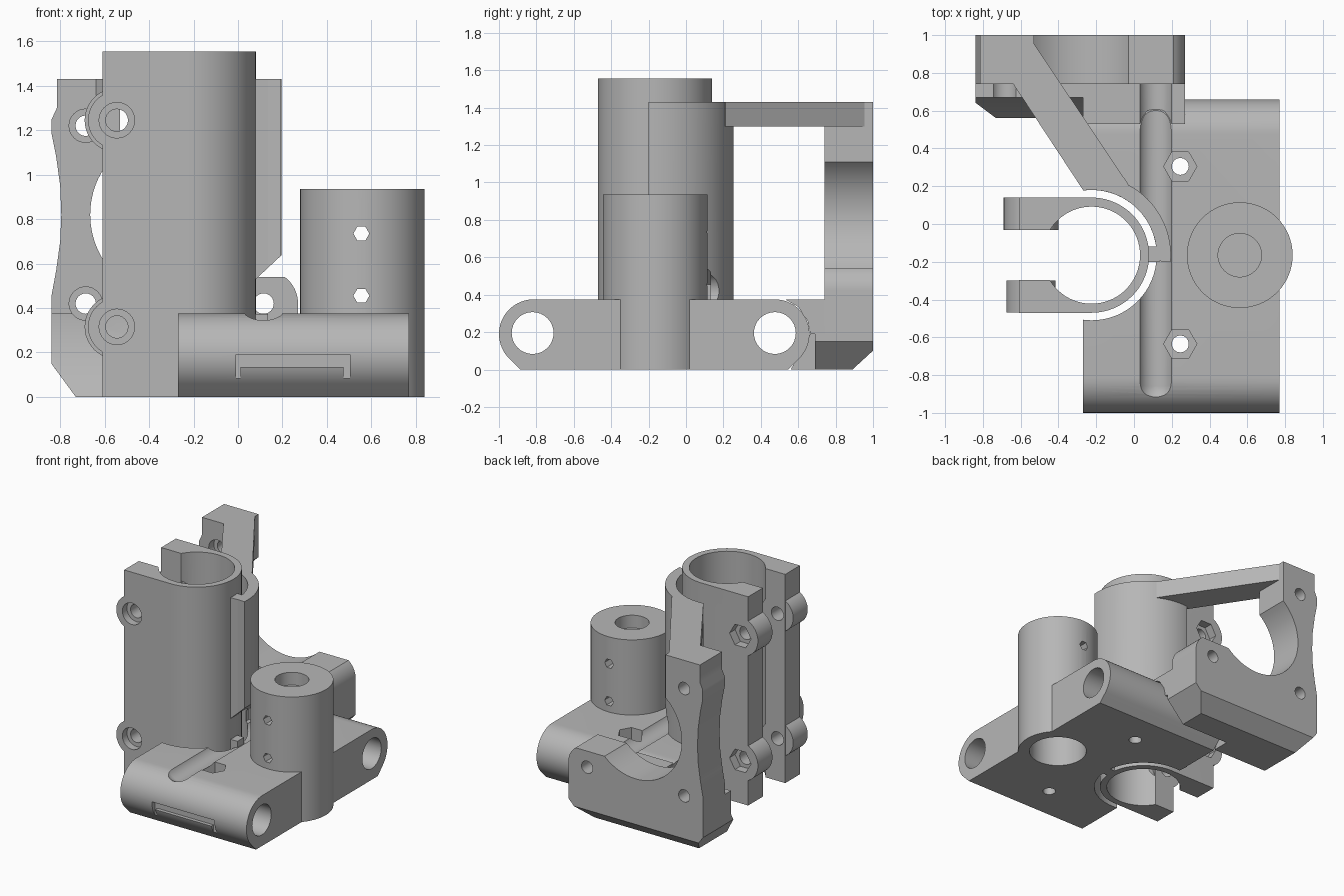
import bpy, bmesh, math
from mathutils import Vector

cube = bpy.data.objects.get("Cube")
if cube:
    bpy.data.objects.remove(cube, do_unlink=True)

grey = bpy.data.materials.new("plain grey")
grey.use_nodes = True
GREY = (0.47, 0.47, 0.47, 1)
grey.diffuse_color = GREY
grey.node_tree.nodes["Principled BSDF"].inputs["Base Color"].default_value = GREY


def prism(name, pts, lo, hi, axis="z"):
    """Extrude a 2D outline along an axis."""
    place = {"x": lambda u, v, w: (w, u, v),
             "y": lambda u, v, w: (u, w, v),
             "z": lambda u, v, w: (u, v, w)}[axis]
    bm = bmesh.new()
    face = bm.faces.new([bm.verts.new(place(u, v, lo)) for u, v in pts])
    geo = bmesh.ops.extrude_face_region(bm, geom=[face])["geom"]
    move = Vector(place(0, 0, hi - lo))
    bmesh.ops.translate(bm, vec=move, verts=[g for g in geo if isinstance(g, bmesh.types.BMVert)])
    bmesh.ops.recalc_face_normals(bm, faces=bm.faces)
    mesh = bpy.data.meshes.new(name)
    bm.to_mesh(mesh)
    bm.free()
    mesh.materials.append(grey)
    obj = bpy.data.objects.new(name, mesh)
    bpy.context.collection.objects.link(obj)
    return obj


def arc(u, v, r, a0, a1, n=32):
    """Points along an arc, angles in degrees."""
    angles = [math.radians(a0 + (a1 - a0) * i / n) for i in range(n + 1)]
    return [(u + r * math.cos(a), v + r * math.sin(a)) for a in angles]


def disc(u, v, r, n=48):
    return arc(u, v, r, 0, 360, n)[:-1]


def rect(u0, u1, v0, v1):
    return [(u0, v0), (u1, v0), (u1, v1), (u0, v1)]


def combine(obj, others, operation="DIFFERENCE"):
    """Apply booleans to an object and discard the helpers."""
    bpy.context.view_layer.objects.active = obj
    for other in others:
        other.hide_render = True
        mod = obj.modifiers.new("shape", "BOOLEAN")
        mod.operation = operation
        mod.solver = "EXACT"
        mod.object = other
        bpy.ops.object.modifier_apply(modifier=mod.name)
        bpy.data.objects.remove(other, do_unlink=True)


# Shared layout
CX, CY = -0.225, -0.165      # clamp centre
NX = 0.56                    # lead screw tower centre
RODS = (-0.82, 0.475)        # horizontal rod positions
HX, HZ = 0.115, 0.42         # tool channel


def channel():
    tool = prism("channel_cut", disc(HX, HZ, 0.095), -0.86, 0.75, "y")
    bpy.ops.mesh.primitive_uv_sphere_add(segments=32, ring_count=16, radius=0.0945,
                                         location=(HX, -0.86, HZ))
    ball = bpy.context.object
    combine(tool, [ball], "UNION")
    return tool


def tower_bore():
    return prism("bore_cut", disc(NX, CY, 0.2), -0.1, 0.78)


def gap():
    return prism("gap_cut", disc(CX, CY, 0.345, 64), -0.1, 2)


# Base block carrying the two rods
profile = arc(0.475, 0.19, 0.185, -45, 90, 20) + arc(-0.815, 0.19, 0.185, 90, 225, 20)
base = prism("base_block", [(0.547, 0)] + profile + [(-0.887, 0)], -0.27, 0.77, "x")
cuts = [gap(), channel(), tower_bore()]
for y in RODS:
    hole = [(u, min(v, 0.31)) for u, v in disc(y, 0.195, 0.112, 32)]
    cuts.append(prism("rod_cut", hole, -1, 1, "x"))
for y in (0.305, -0.635):
    cuts.append(prism("nut_cut", disc(0.245, y, 0.088, 6), 0.27, 0.5))
    cuts.append(prism("bolt_cut", disc(0.245, y, 0.045, 16), -0.1, 0.5))
# Clip slot on the front
slot = [(-0.01, -0.1), (-0.01, 0.19), (0.505, 0.19), (0.505, -0.1),
        (0.475, -0.1), (0.475, 0.135), (0.012, 0.135), (0.012, -0.1)]
cuts.append(prism("slot_cut", slot, -1.1, -0.965, "y"))
combine(base, cuts)

# Lead screw tower
tower = prism("screw_tower", disc(NX, CY, 0.28, 64), 0, 0.935)
cuts = [tower_bore(), prism("top_bore_cut", disc(NX, CY, 0.115), 0.84, 1)]
for z in (0.735, 0.455):
    cuts.append(prism("pin_cut", disc(0.555, z, 0.036, 6), -1, 1, "y"))
combine(tower, cuts)

# Split bearing clamp with two jaws
dy = 0.132
dx = math.sqrt(0.257 ** 2 - dy ** 2)
a = math.degrees(math.atan2(dy, -dx))
outline = ([(-0.61, CY - 0.305)] + arc(CX, CY, 0.305, -90, 90, 40)
           + [(-0.61, CY + 0.305), (-0.61, CY + dy)]
           + arc(CX, CY, 0.257, a, -a, 56) + [(-0.61, CY - dy)])
clamp = prism("bearing_clamp", outline, 0, 1.555)
BX = -0.545
bosses, cuts = [], []
for z in (0.315, 1.245):
    for r, y0, y1 in ((0.13, CY - 0.304, CY - dy - 0.001), (0.145, CY + dy + 0.001, CY + 0.304)):
        bosses.append(prism("boss", disc(BX, z, r), y0, y1, "y"))
    cuts += [prism("bolt_cut", disc(BX, z, 0.05, 24), -1, 0.5, "y"),
             prism("head_cut", disc(BX, z, 0.08, 32), -1, CY - 0.25, "y"),
             prism("nut_cut", disc(BX, z, 0.088, 6), CY + 0.24, 0.5, "y")]
combine(clamp, bosses, "UNION")
combine(clamp, cuts)

# Curved sleeve behind the clamp, undercut for the tool channel
sleeve = prism("outer_sleeve", arc(CX, CY, 0.42, -5, 97, 40) + arc(CX, CY, 0.345, 97, -5, 40), 0, 1.43)
under = [(0.0, 0.374), (0.3, 0.374), (0.3, 0.735), (0.0, 0.455)]
combine(sleeve, [prism("undercut", under, -0.4, 0.13, "y"), channel()])
web = prism("clamp_web", rect(0.065, 0.135, -0.2, -0.12), 0, 1.43)
combine(web, [prism("undercut", under, -0.4, 0.13, "y"),
              prism("inner_cut", disc(CX, CY, 0.3), -0.1, 2)])

# Motor plate with the large round opening
right = [(0.13, 0), (0.27, 0.15)] + arc(0.12, 0.42, 0.15, 0, 53, 10)
left = [(-0.53, 0.54), (-0.53, 1.43), (-0.815, 1.43), (-0.815, 1.3), (-0.838, 1.25),
        (-0.838, 1.18), (-0.818, 1.08), (-0.8, 0.95), (-0.795, 0.82), (-0.8, 0.7),
        (-0.818, 0.57), (-0.84, 0.45), (-0.84, 0.15), (-0.73, 0)]
plate = prism("motor_plate", right + left, 0.74, 1.0, "y")


def edge_cut():
    return prism("edge_cut", [(0.89, 0), (1.01, 0.11), (1.2, 0.1), (1.2, -0.2), (0.89, -0.2)], -2, 2, "x")


def mount_holes():
    tools = []
    for x, z in ((-0.685, 0.42), (-0.685, 1.22), (HX, 0.42)):
        tools.append(prism("bolt_cut", disc(x, z, 0.046, 24), 0.3, 1.2, "y"))
        if x < 0:
            tools.append(prism("head_cut", disc(x, z, 0.075, 32), 0.3, 0.8, "y"))
    return tools


combine(plate, [prism("motor_cut", disc(-0.285, 0.82, 0.38, 72), 0.5, 1.2, "y"), edge_cut()] + mount_holes())

# Foot joining the plate to the base
foot = prism("plate_foot", [(0.56, 0), (0.76, 0), (0.76, 0.375), (0.67, 0.375), (0.67, 0.2)],
             -0.84, -0.27, "x")
corner = [(-0.73, 0), (-0.88, 0.205), (-1, 0.2), (-1, -0.2), (-0.73, -0.2)]
combine(foot, [prism("corner_cut", corner, 0, 1.2, "y")] + mount_holes())
bridge = prism("plate_bridge", [(0.69, 0), (0.76, 0), (0.76, 0.375), (0.53, 0.375),
                                (0.6, 0.335), (0.65, 0.26), (0.665, 0.19), (0.69, 0.19)],
               -0.27, 0.27, "x")
corner = [(0.13, 0), (0.27, 0.15), (0.4, 0.15), (0.4, -0.2), (0.13, -0.2)]
combine(bridge, [channel(), prism("corner_cut", corner, 0.4, 1.2, "y")])

# Diagonal brace from sleeve to plate
prism("diagonal_brace", [(-0.27, 0.18), (-0.2, 0.18), (-0.03, 0.21), (-0.56, 1.0),
                         (-0.645, 0.998), (-0.645, 0.75)], 1.30, 1.43)

# Smooth round walls, keep crisp edges
bpy.ops.object.select_all(action="DESELECT")
for obj in (base, tower, clamp, sleeve, web, plate, foot, bridge):
    obj.select_set(True)
    bpy.context.view_layer.objects.active = obj
bpy.ops.object.shade_smooth_by_angle(angle=math.radians(30))
